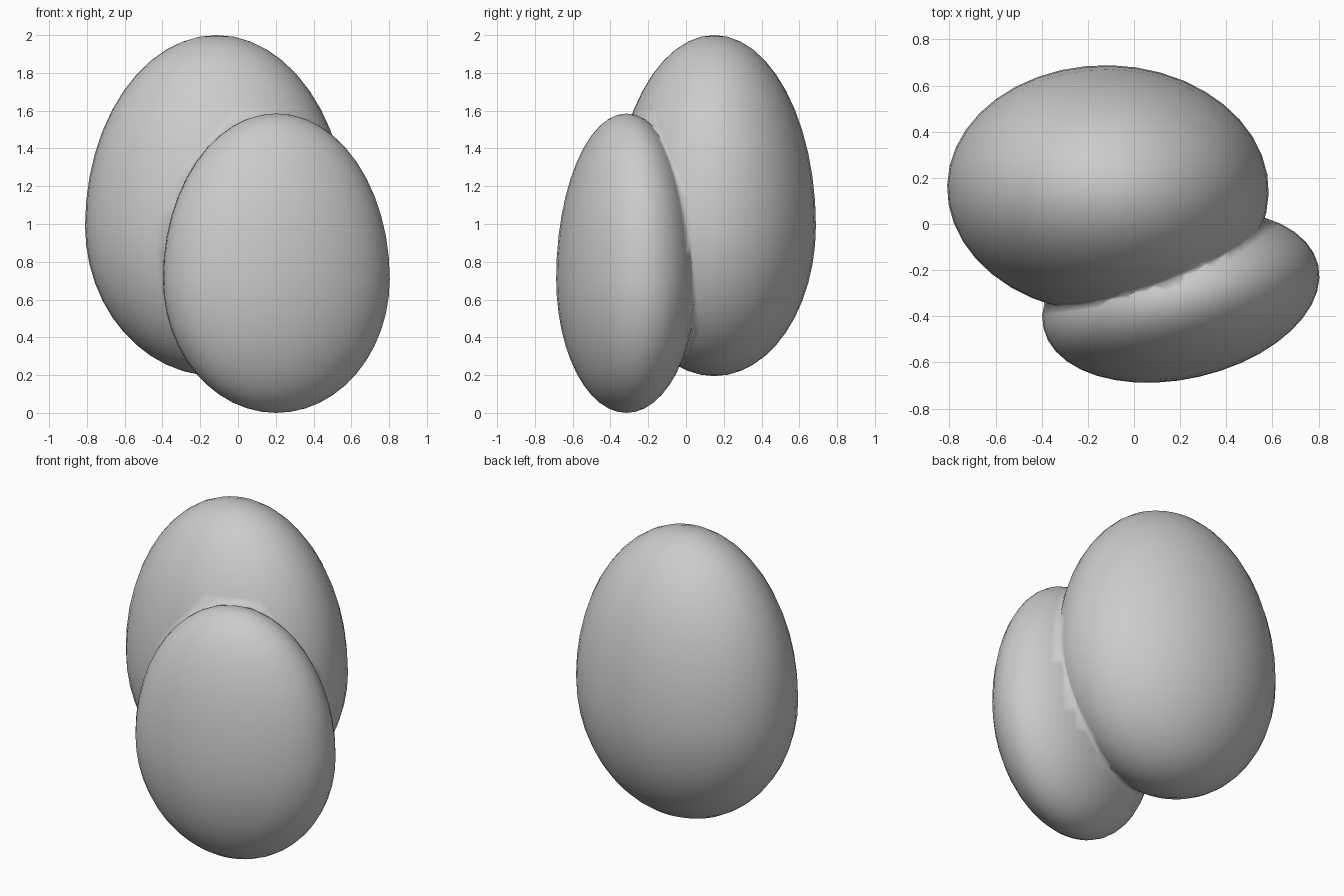
import bpy
from math import radians

if "Cube" in bpy.data.objects:
    bpy.data.objects.remove(bpy.data.objects["Cube"])


def egg(name, centre, half_x, half_y, bottom, widest, top, turn):
    """Flattened egg: two half ellipsoids that meet at the widest height."""
    bpy.ops.mesh.primitive_uv_sphere_add(segments=40, ring_count=24, radius=1)
    ob = bpy.context.object
    ob.name = name
    for v in ob.data.vertices:
        v.co.x *= half_x
        v.co.y *= half_y
        v.co.z *= (top - widest) if v.co.z > 0 else (widest - bottom)
    ob.location = (centre[0], centre[1], widest)
    ob.rotation_euler.z = radians(turn)
    bpy.ops.object.transform_apply(location=True, rotation=True, scale=True)
    return ob


# Tall rear egg and lower, flatter front egg
rear = egg("egg_pair", (-0.113, 0.15), 0.697, 0.538, 0.195, 0.99, 2.0, -1.5)
front = egg("front_egg", (0.203, -0.315), 0.611, 0.356, 0.0, 0.71, 1.585, 13)

# Weld both into one continuous skin
union = rear.modifiers.new("weld", 'BOOLEAN')
union.operation = 'UNION'
union.solver = 'EXACT'
union.object = front
bpy.context.view_layer.objects.active = rear
bpy.ops.object.modifier_apply(modifier=union.name)
bpy.data.objects.remove(front, do_unlink=True)

# Smooth shading that also softens the crease
for p in rear.data.polygons:
    p.use_smooth = True
